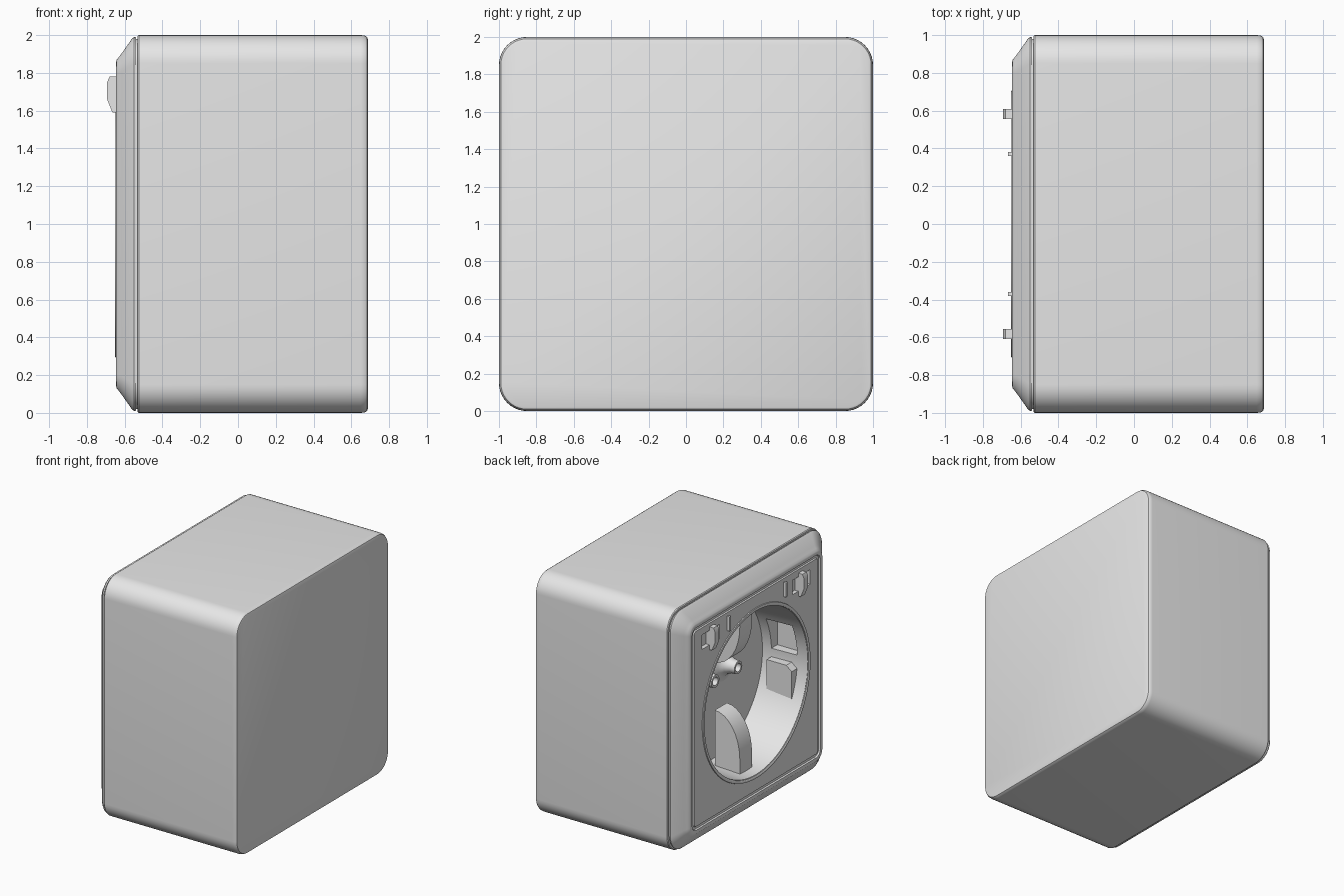
import bpy, bmesh
from math import sin, cos, pi, radians
from mathutils import Vector

default_cube = bpy.data.objects.get("Cube")
if default_cube:
    bpy.data.objects.remove(default_cube, do_unlink=True)

grey = bpy.data.materials.new("light_grey_plastic")
grey.use_nodes = True
colour = (0.8, 0.8, 0.8, 1)
grey.diffuse_color = colour
grey.node_tree.nodes["Principled BSDF"].inputs["Base Color"].default_value = colour

parts = []


def finish(name, bm, keep=True):
    bmesh.ops.remove_doubles(bm, verts=bm.verts, dist=1e-5)
    bmesh.ops.recalc_face_normals(bm, faces=bm.faces)
    mesh = bpy.data.meshes.new(name)
    bm.to_mesh(mesh)
    bm.free()
    mesh.materials.append(grey)
    obj = bpy.data.objects.new(name, mesh)
    bpy.context.collection.objects.link(obj)
    if keep:
        parts.append(obj)
    else:
        obj.hide_render = True
    return obj


def bridge(bm, a, b):
    n = len(a)
    for i in range(n):
        j = (i + 1) % n
        bm.faces.new((a[i], a[j], b[j], b[i]))


def loft(name, sections, steps=10):
    """Stack rounded squares, each given as (x, half size, corner radius)."""
    bm = bmesh.new()
    rings = []
    for x, half, r in sections:
        ring = []
        for k in range(4):
            mid = pi / 4 + k * pi / 2
            cy = (half - r) * (1 if cos(mid) > 0 else -1)
            cz = (half - r) * (1 if sin(mid) > 0 else -1)
            for s in range(steps + 1):
                a = (k + s / steps) * pi / 2
                ring.append(bm.verts.new((x, cy + r * cos(a), 1 + cz + r * sin(a))))
        rings.append(ring)
    for a, b in zip(rings, rings[1:]):
        bridge(bm, a, b)
    bm.faces.new(rings[0])
    bm.faces.new(rings[-1])
    return finish(name, bm)


def lathe(name, profile, y=0, z=1, steps=64, closed=False, keep=True):
    """Turn (radius, x) points round an axis along x."""
    bm = bmesh.new()
    rings = [[bm.verts.new((x, y + r * cos(2 * pi * i / steps), z + r * sin(2 * pi * i / steps)))
              for i in range(steps)] for r, x in profile]
    for a, b in zip(rings, rings[1:]):
        bridge(bm, a, b)
    if closed:
        bridge(bm, rings[-1], rings[0])
    else:
        bm.faces.new(rings[0])
        bm.faces.new(rings[-1])
    return finish(name, bm, keep)


def prism(name, outline, y0, y1, keep=True):
    """Extrude an (x, z) outline along y."""
    bm = bmesh.new()
    face = bm.faces.new([bm.verts.new((x, y0, z)) for x, z in outline])
    out = bmesh.ops.extrude_face_region(bm, geom=[face])
    moved = [v for v in out["geom"] if isinstance(v, bmesh.types.BMVert)]
    bmesh.ops.translate(bm, verts=moved, vec=Vector((0, y1 - y0, 0)))
    return finish(name, bm, keep)


def box(name, x0, x1, y0, y1, z0, z1, keep=True):
    return prism(name, [(x0, z0), (x1, z0), (x1, z1), (x0, z1)], y0, y1, keep)


def cut(obj, cutters):
    for c in cutters:
        mod = obj.modifiers.new("cut", 'BOOLEAN')
        mod.operation = 'DIFFERENCE'
        mod.solver = 'EXACT'
        mod.object = c
    deps = bpy.context.evaluated_depsgraph_get()
    mesh = bpy.data.meshes.new_from_object(obj.evaluated_get(deps))
    obj.modifiers.clear()
    obj.data = mesh


# Housing with softened rear edge and a narrow neck behind the cover
body = loft("housing", [(0.687, 0.98, 0.135), (0.683, 0.99, 0.14), (0.67, 0.998, 0.148),
                        (0.65, 1.0, 0.15), (-0.525, 1.0, 0.15), (-0.532, 0.995, 0.147),
                        (-0.532, 0.98, 0.14), (-0.54, 0.98, 0.14)])

# Front cover: sloped border, raised frame, groove and flat panel
cover = loft("front_cover", [(-0.54, 0.988, 0.145), (-0.55, 0.99, 0.145), (-0.562, 0.98, 0.14),
                             (-0.615, 0.905, 0.1), (-0.63, 0.885, 0.085), (-0.642, 0.87, 0.075),
                             (-0.645, 0.86, 0.07), (-0.645, 0.84, 0.055), (-0.633, 0.835, 0.05),
                             (-0.633, 0.815, 0.03), (-0.643, 0.81, 0.025)])

# Round well, hook recesses and side notches
FLOOR = -0.24
well = lathe("well_cutter", [(0.66, FLOOR), (0.685, -0.8)], keep=False, steps=96)
notches, recesses = [], []
for s in (-1, 1):
    notches.append(box("notch_cutter", -0.55, -0.32, s * 0.58, s * 0.74, 1.03, 1.3, keep=False))
    recesses.append(box("recess_cutter", -0.7, -0.61, s * 0.48, s * 0.71, 1.63, 1.75, keep=False))
cut(body, [well] + notches)
cut(cover, [well] + notches + recesses)
for c in [well] + notches + recesses:
    bpy.data.objects.remove(c, do_unlink=True)

# Thin lip round the well
lathe("well_lip", [(0.682, -0.63), (0.682, -0.648), (0.69, -0.652), (0.705, -0.65),
                   (0.71, -0.63)], closed=True, steps=96)

hook = [(-0.61, 1.78), (-0.68, 1.78), (-0.693, 1.75), (-0.693, 1.66), (-0.665, 1.59), (-0.61, 1.59)]
for s, side in ((1, "left"), (-1, "right")):
    # Hooks and small ribs along the top of the panel
    prism(side + "_hook", hook, s * 0.555, s * 0.61)
    box(side + "_rib", -0.667, -0.63, s * 0.36, s * 0.38, 1.66, 1.78)
    # Guide block on the well wall
    prism(side + "_guide_block", [(-0.32, 0.66), (-0.55, 0.66), (-0.55, 0.92), (-0.5, 0.96),
                                  (-0.32, 0.96)], s * 0.6, s * 0.7)
    # Flared hollow contact bosses on the well floor
    lathe(side + "_contact_boss", [(0.145, FLOOR + 0.01), (0.145, FLOOR), (0.1, -0.258),
                                   (0.07, -0.29), (0.055, -0.33), (0.052, -0.375),
                                   (0.034, -0.375), (0.034, -0.27)], y=s * 0.15, z=1.08, steps=32)

# Curved fins at the bottom and top of the well
for s, side in ((-1, "lower"), (1, "upper")):
    curve = [(-0.32 - 0.23 * sin(a * pi / 16), 1 + s * (0.55 - 0.35 * cos(a * pi / 16)))
             for a in range(9)]
    prism(side + "_earth_fin", curve + [(-0.55, 1 + s * 0.69), (-0.32, 1 + s * 0.69)], -0.08, 0.08)

# Smooth the rounded surfaces and keep the edges crisp
bpy.ops.object.select_all(action='DESELECT')
for obj in parts:
    obj.select_set(True)
bpy.context.view_layer.objects.active = body
bpy.ops.object.shade_smooth_by_angle(angle=radians(30))
